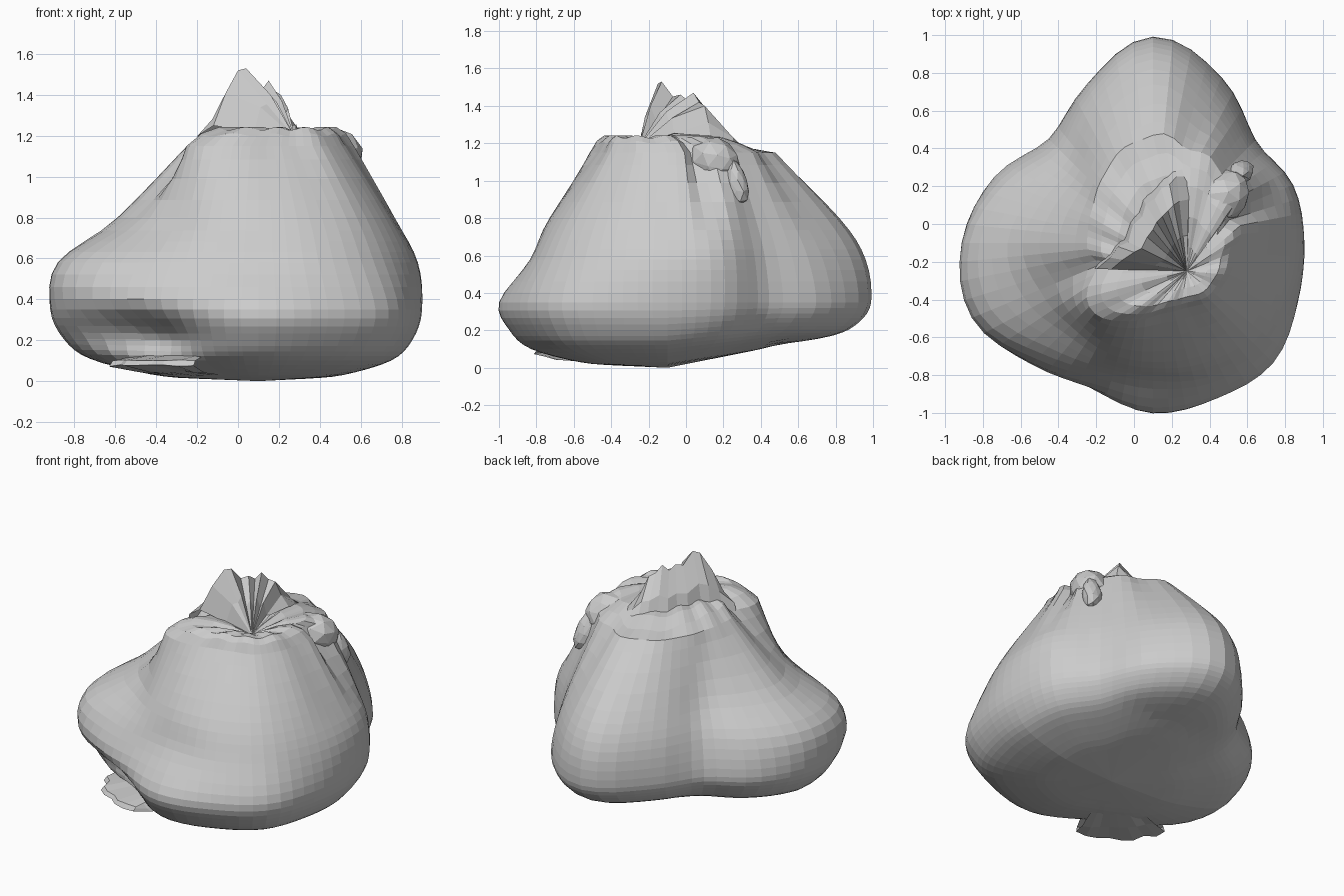
import bpy, bmesh, math, random
from mathutils import Vector, noise

if "Cube" in bpy.data.objects:
    bpy.data.objects.remove(bpy.data.objects["Cube"])

random.seed(4)
SEG = 64
CX, CY = 0.1, -0.1
PUCKER = Vector((0.28, -0.25, 1.19))

# Radii every 22.5 degrees around the sack axis, starting at +x
BELLY = [.80, .80, .77, .95, 1.09, .91, .78, .91, 1.01, 1.04, .95, .86, .90, .89, .90, .83]
UPPER = [.78, .79, .74, .90, 1.06, .88, .72, .84, .97, .99, .83, .74, .73, .77, .80, .78]
CHEST = [.66, .70, .67, .78, .92, .76, .59, .62, .69, .66, .62, .63, .63, .65, .68, .67]
NECK = [.45, .52, .53, .54, .57, .50, .41, .36, .35, .35, .48, .45, .39, .38, .43, .44]


def scaled(k):
    return [r * k for r in BELLY]


def cubic(a, b, c, d, t):
    return b + .5 * t * (c - a + t * (2 * a - 5 * b + 4 * c - d + t * (3 * (b - c) + d - a)))


def radius(section, turn):
    f = turn * 16
    i = int(f)
    return cubic(*[section[(i + k) % 16] for k in (-1, 0, 1, 2)], f - i)


def bump(x, centre, width):
    return math.exp(-((x - centre) / width) ** 2)


def make(name, bm):
    bmesh.ops.recalc_face_normals(bm, faces=bm.faces)
    me = bpy.data.meshes.new(name)
    bm.to_mesh(me)
    bm.free()
    ob = bpy.data.objects.new(name, me)
    bpy.context.collection.objects.link(ob)
    return ob


def skin(bm, rows, closed):
    for a, b in zip(rows, rows[1:]):
        n = len(a)
        for j in range(n if closed else n - 1):
            k = (j + 1) % n
            bm.faces.new((a[j], a[k], b[k], b[j]))


# Sack body: lofted sections, then a top drawn in to the pucker
levels = [(.012, scaled(.3)), (.03, scaled(.52)), (.10, scaled(.81)), (.20, scaled(.94)),
          (.35, BELLY), (.58, UPPER), (.80, CHEST), (1.15, NECK)]
bm = bmesh.new()
rows = []
steps = 4
for s in range((len(levels) - 1) * steps + 1):
    i = min(s // steps, len(levels) - 2)
    t = s / steps - i
    ring = [levels[min(max(i + k, 0), len(levels) - 1)] for k in (-1, 0, 1, 2)]
    z0 = cubic(*[l[0] for l in ring], t)
    row = []
    for j in range(SEG):
        turn = j / SEG
        deg = turn * 360
        r = cubic(*[radius(l[1], turn) for l in ring], t)
        # hollow under the front left lobe
        r *= 1 - .24 * bump(deg, 226, 21) * bump(z0, .21, .13)
        # folds near the neck
        fold = max(0, (z0 - .68) / .5)
        r += .014 * fold * math.sin(deg * math.pi / 180 * 14) * (bump(deg, 60, 45) + .2)
        r -= .09 * fold * bump(deg, 19, 6)
        r -= .04 * fold * bump(deg, 203, 8)
        x, y = CX + r * math.cos(turn * math.tau), CY + r * math.sin(turn * math.tau)
        z = z0
        if z0 < .35:
            z += (1 - z0 / .35) * (.10 * max(0, min(1, (y + .1) / .6)) + .03 * max(0, -x - .3))
        row.append(bm.verts.new((x, y, z)))
    rows.append(row)
rim = [v.co.copy() for v in rows[-1]]
for t, h in [(.14, 1.205), (.3, 1.235), (.55, 1.235), (.8, 1.215)]:
    row = []
    for j, co in enumerate(rim):
        p = co.lerp(PUCKER, t)
        p.z = h + .008 * math.sin(j * math.tau / SEG * 12) - .12 * max(0, p.y) * bump(p.x, 0, .35)
        row.append(bm.verts.new(p))
    rows.append(row)
skin(bm, rows, True)
low, top = bm.verts.new((CX, CY, 0)), bm.verts.new(PUCKER)
for j in range(SEG):
    k = (j + 1) % SEG
    bm.faces.new((low, rows[0][k], rows[0][j]))
    bm.faces.new((top, rows[-1][j], rows[-1][k]))
make("sack_body", bm)

# Gathered neck: pleats fanning from the pucker to a jagged crest
crest = [(-.12, -.24, 1.25), (-.06, -.19, 1.41), (.0, -.15, 1.52), (.04, -.13, 1.53), (.07, -.07, 1.45),
         (.10, -.03, 1.46), (.12, .01, 1.43), (.15, .04, 1.47), (.18, .07, 1.42),
         (.21, .10, 1.40), (.24, .12, 1.31), (.29, .13, 1.24)]
bm = bmesh.new()
columns = []
for i, c in enumerate(crest):
    c = Vector(c)
    out = Vector((c.x - PUCKER.x, c.y - PUCKER.y, 0)).normalized()
    pleat = .02 * (-1) ** i
    inner = PUCKER.lerp(c, .5) + Vector((0, 0, .02 - pleat))
    base = c + out * (.09 + .011 * i)
    base.z = 1.15
    shoulder = c.lerp(base, .5) + out * (.025 + pleat * .4)
    columns.append([bm.verts.new(p) for p in (PUCKER, inner, c, shoulder, base)])
skin(bm, columns, False)
bmesh.ops.remove_doubles(bm, verts=bm.verts, dist=.0001)
make("gathered_neck", bm)


# Bunched folds on the right rear shoulder
def lump(name, loc, size, rot, rough):
    b = bmesh.new()
    bmesh.ops.create_icosphere(b, subdivisions=2, radius=1)
    shift = Vector(loc) * 7
    for v in b.verts:
        v.co *= 1 + rough * noise.noise(v.co * .9 + shift)
    ob = make(name, b)
    ob.location, ob.scale = loc, size
    ob.rotation_euler = [math.radians(a) for a in rot]


lump("shoulder_bunch", (.47, .15, 1.10), (.16, .13, .13), (0, 15, 35), .25)
lump("side_knot", (.56, .27, .99), (.07, .06, .12), (10, -15, 20), .3)

# Loose flap spread below the front left lobe
bm = bmesh.new()
rows = []
for i in range(9):
    a = math.radians(206 + i * 5)
    reach = .86 - .05 * abs(i - 3) / 4 + random.uniform(-.02, .02)
    row = []
    for r, z in [(.45, .03), (.65, .045), (reach, .075), (reach - .02, .10), (.6, .14)]:
        row.append(bm.verts.new((CX + r * math.cos(a), CY + r * math.sin(a),
                                 z + random.uniform(-.006, .006))))
    rows.append(row)
skin(bm, rows, False)
make("bottom_flap", bm)
